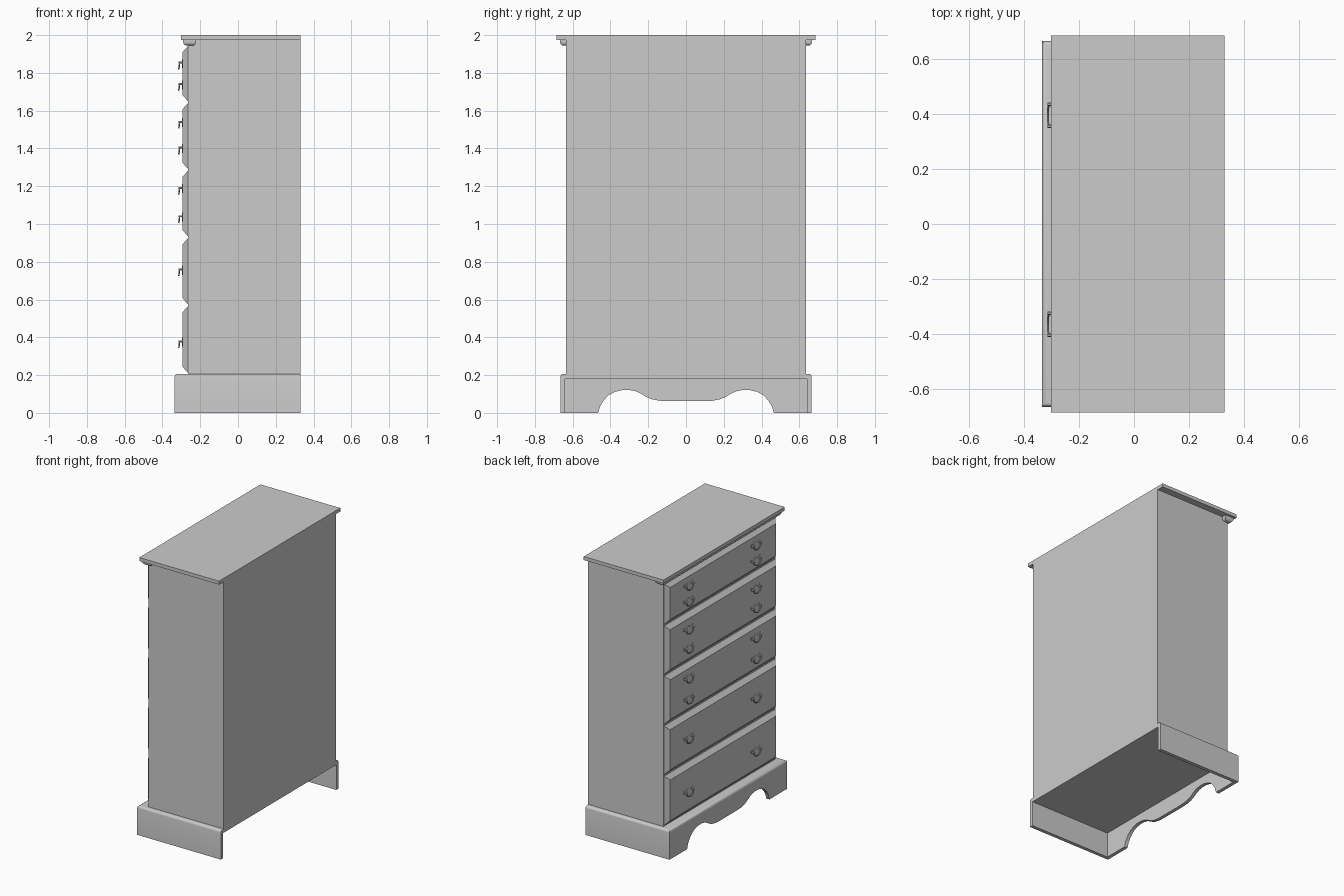
import bpy, bmesh, math
from mathutils import Vector

if "Cube" in bpy.data.objects:
    bpy.data.objects.remove(bpy.data.objects["Cube"])

grey = bpy.data.materials.new("plain grey")
grey.diffuse_color = (0.6, 0.6, 0.6, 1)
grey.use_nodes = True
grey.node_tree.nodes["Principled BSDF"].inputs["Base Color"].default_value = grey.diffuse_color


def add_object(name, bm):
    bmesh.ops.recalc_face_normals(bm, faces=bm.faces)
    me = bpy.data.meshes.new(name)
    bm.to_mesh(me)
    bm.free()
    ob = bpy.data.objects.new(name, me)
    me.materials.append(grey)
    bpy.context.collection.objects.link(ob)
    return ob


def box_into(bm, lo, hi):
    vs = bmesh.ops.create_cube(bm, size=1)["verts"]
    for v in vs:
        v.co = Vector([lo[i] if v.co[i] < 0 else hi[i] for i in range(3)])
    return vs


def box(name, lo, hi, round_z=None, radius=0, keep_back=False):
    """Box whose edges lying at height round_z are rounded."""
    bm = bmesh.new()
    box_into(bm, lo, hi)
    if round_z is not None:
        edges = [e for e in bm.edges
                 if all(abs(v.co.z - round_z) < 1e-5 for v in e.verts)
                 and not (keep_back and all(v.co.x > hi[0] - 1e-5 for v in e.verts))]
        bmesh.ops.bevel(bm, geom=edges, offset=radius, segments=4, profile=0.5, affect='EDGES')
    return add_object(name, bm)


def prism(name, points, x0, x1):
    """Outline in (y, z) extruded along x."""
    bm = bmesh.new()
    face = bm.faces.new([bm.verts.new((x0, y, z)) for y, z in points])
    ext = bmesh.ops.extrude_face_region(bm, geom=[face])["geom"]
    for v in ext:
        if isinstance(v, bmesh.types.BMVert):
            v.co.x = x1
    return add_object(name, bm)


def smooth(ob):
    bpy.ops.object.select_all(action='DESELECT')
    ob.select_set(True)
    bpy.context.view_layer.objects.active = ob
    bpy.ops.object.shade_smooth_by_angle(angle=math.radians(35))


def cut(ob, cutter):
    mod = ob.modifiers.new("cut", 'BOOLEAN')
    mod.operation, mod.solver, mod.object = 'DIFFERENCE', 'EXACT', cutter
    bpy.context.view_layer.objects.active = ob
    bpy.ops.object.modifier_apply(modifier=mod.name)
    bpy.data.objects.remove(cutter)


# Carcass, top and crown moulding
box("carcass", (-0.265, -0.635, 0.19), (0.33, 0.635, 1.975))
box("top_board", (-0.302, -0.685, 1.975), (0.33, 0.685, 2.0))
smooth(box("crown_moulding", (-0.29, -0.667, 1.945), (-0.222, 0.667, 1.975), 1.945, 0.018))

# Plinth: hollow, open at the back, with a scalloped front apron
plinth = box("plinth", (-0.335, -0.665, 0), (0.33, 0.665, 0.207), 0.207, 0.016, True)
cut(plinth, box("hollow", (-0.31, -0.64, -0.1), (0.5, 0.64, 0.18)))
half = [(0.465, -0.1), (0.465, 0.0), (0.455, 0.034), (0.436, 0.066), (0.41, 0.093),
        (0.375, 0.112), (0.34, 0.12), (0.30, 0.121), (0.265, 0.114), (0.235, 0.1),
        (0.21, 0.084), (0.18, 0.072), (0.14, 0.064), (0.1, 0.062)]
arch = half + [(-y, z) for y, z in reversed(half)]
cut(plinth, prism("arch", arch, -0.5, -0.2))
smooth(plinth)

# Drawer fronts with bevelled borders
joints = [0.207, 0.57, 0.93, 1.287, 1.645, 1.947]
for i, (z0, z1) in enumerate(zip(joints, joints[1:])):
    bm = bmesh.new()
    for v in box_into(bm, (-0.293, -0.635, z0), (-0.26, 0.635, z1)):
        if v.co.x < -0.28:
            v.co.y -= math.copysign(0.038, v.co.y)
            v.co.z += 0.036 if v.co.z < (z0 + z1) / 2 else -0.036
    add_object(f"drawer_front_{i + 1}", bm)


def tube_into(bm, path, radius, sides=6):
    """Round bar following a path that lies in a plane of constant or slowly changing x."""
    rings = []
    for i, p in enumerate(path):
        t = (path[min(i + 1, len(path) - 1)] - path[max(i - 1, 0)]).normalized()
        ref = Vector((1, 0, 0)) if abs(t.x) < 0.9 else Vector((0, 0, 1))
        u = t.cross(ref).normalized()
        w = t.cross(u)
        rings.append([bm.verts.new(p + radius * (math.cos(a) * u + math.sin(a) * w))
                      for a in (2 * math.pi * k / sides for k in range(sides))])
    for a, b in zip(rings, rings[1:]):
        for k in range(sides):
            bm.faces.new((a[k], a[(k + 1) % sides], b[(k + 1) % sides], b[k]))
    bm.faces.new(rings[0])
    bm.faces.new(rings[-1])


def pull(name, y, z):
    """Shaped back plate, two posts and a hanging bail."""
    bm = bmesh.new()
    side = [(0.0, 0.024), (0.012, 0.019), (0.02, 0.01), (0.036, 0.014), (0.05, 0.022),
            (0.052, 0.006), (0.042, -0.006), (0.026, -0.011), (0.012, -0.024)]
    outline = side + [(-a, b) for a, b in reversed(side[1:])]
    face = bm.faces.new([bm.verts.new((-0.292, y + a, z + b)) for a, b in outline])
    for g in bmesh.ops.extrude_face_region(bm, geom=[face])["geom"]:
        if isinstance(g, bmesh.types.BMVert):
            g.co.x = -0.297
    for s in (-1, 1):
        tube_into(bm, [Vector((x, y + s * 0.04, z + 0.004)) for x in (-0.295, -0.314)], 0.006)
    arc = [math.pi * k / 10 for k in range(11)]
    tube_into(bm, [Vector((-0.309 - 0.004 * math.sin(a), y + 0.04 * math.cos(a),
                           z + 0.004 - 0.032 * math.sin(a))) for a in arc], 0.004)
    smooth(add_object(name, bm))


# Drawer pulls in two columns
for i, z in enumerate((0.375, 0.755, 1.037, 1.187, 1.4, 1.537, 1.737, 1.85)):
    pull(f"left_pull_{i + 1}", 0.395, z)
    pull(f"right_pull_{i + 1}", -0.365, z)
